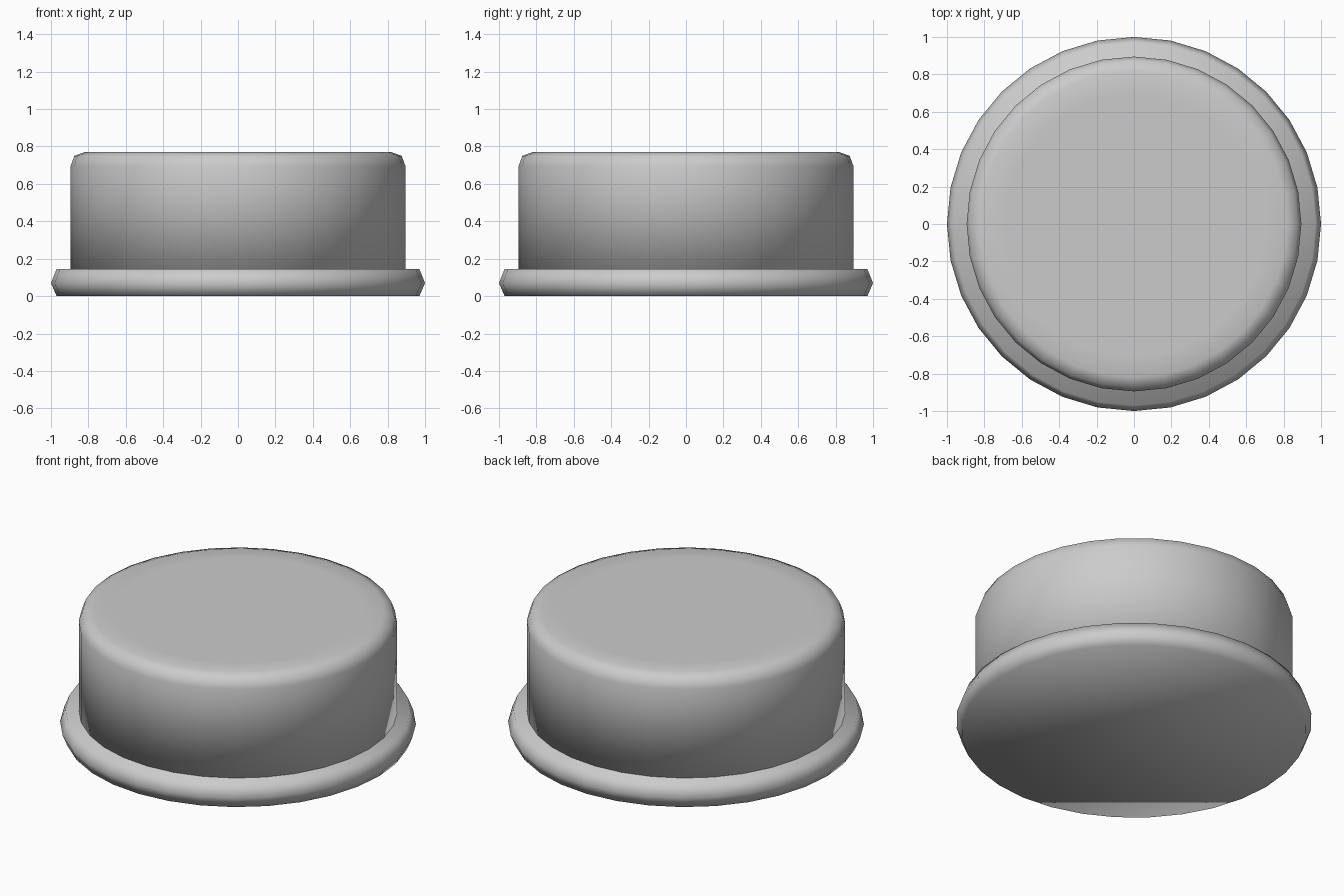
import bpy, bmesh, math

if "Cube" in bpy.data.objects:
    bpy.data.objects.remove(bpy.data.objects["Cube"])

SEGMENTS = 32


def lathe(name, profile):
    """Revolve (radius, z) points about z and cap both ends."""
    bm = bmesh.new()
    rings = []
    for r, z in profile:
        rings.append([bm.verts.new((r * math.cos(2 * math.pi * i / SEGMENTS),
                                    r * math.sin(2 * math.pi * i / SEGMENTS), z))
                      for i in range(SEGMENTS)])
    for low, high in zip(rings, rings[1:]):
        for i in range(SEGMENTS):
            j = (i + 1) % SEGMENTS
            bm.faces.new((low[i], low[j], high[j], high[i]))
    bm.faces.new(rings[0][::-1])
    bm.faces.new(rings[-1])
    for face in bm.faces:
        face.smooth = True
    mesh = bpy.data.meshes.new(name)
    bm.to_mesh(mesh)
    bm.free()
    obj = bpy.data.objects.new(name, mesh)
    bpy.context.collection.objects.link(obj)
    return obj


# Rounded flange at the bottom
lathe("base_flange", [(0.97, 0.0), (1.0, 0.07), (0.97, 0.145)])

# Drum with a softened top edge, seated in the flange
lathe("drum_body", [(0.895, 0.10), (0.895, 0.695), (0.875, 0.75),
                    (0.82, 0.77), (0.70, 0.77)])
